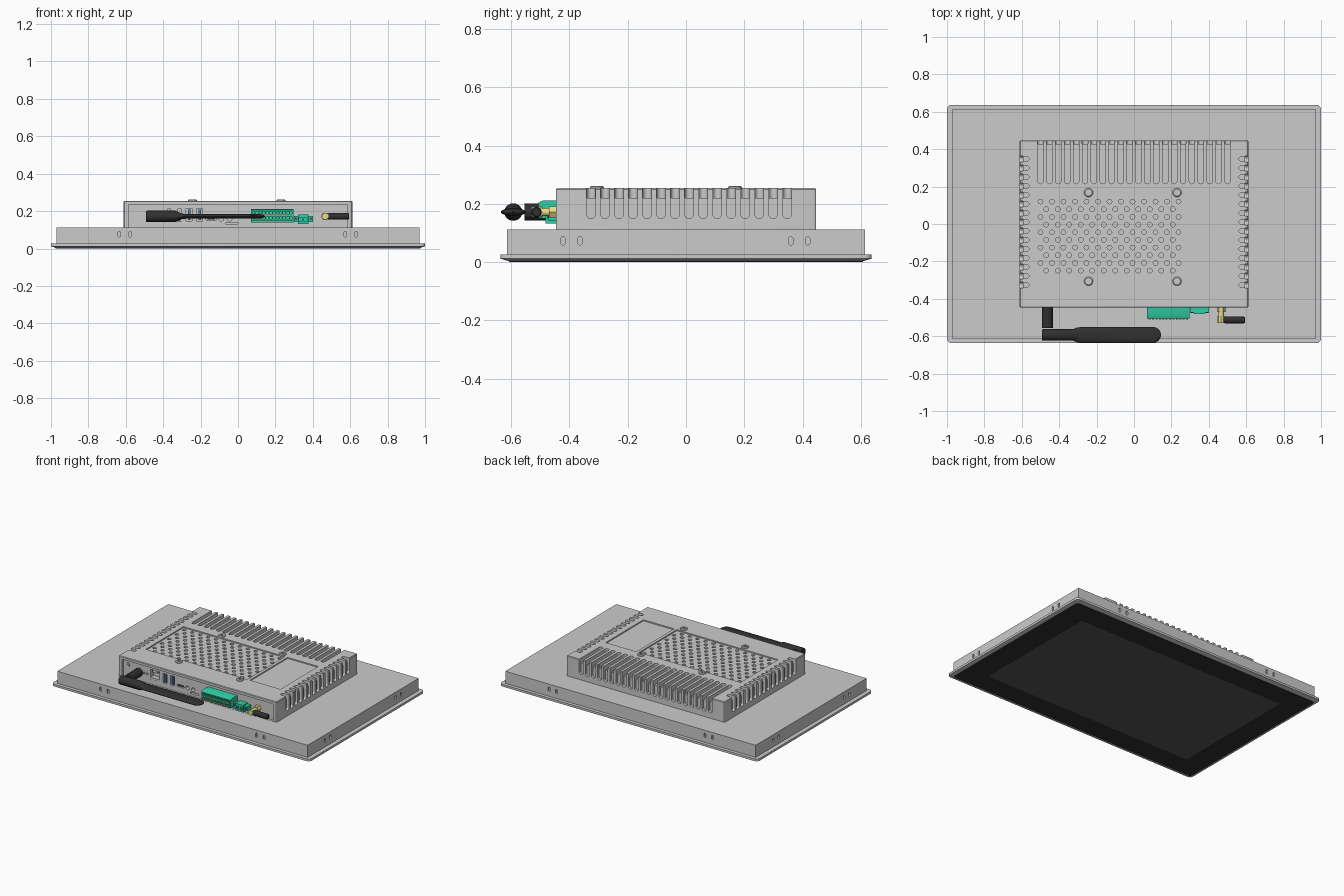
import bpy, bmesh, math

if "Cube" in bpy.data.objects:
    bpy.data.objects.remove(bpy.data.objects["Cube"])

GREEN, BLACK, BRASS = (0.03, 0.62, 0.38, 1), (0.03, 0.03, 0.03, 1), (0.8, 0.72, 0.25, 1)
ORANGE, BLUE, DARK = (0.75, 0.35, 0.1, 1), (0.1, 0.2, 0.5, 1), (0.08, 0.08, 0.08, 1)
mats = {}


def rect(cx, cy, w, h, r=0, n=5):
    """Outline of a rectangle, with rounded corners if r > 0."""
    if r <= 0:
        return [(cx + sx * w / 2, cy + sy * h / 2) for sx, sy in ((1, 1), (-1, 1), (-1, -1), (1, -1))]
    pts = []
    for k, (sx, sy) in enumerate(((1, 1), (-1, 1), (-1, -1), (1, -1))):
        for i in range(n + 1):
            a = math.pi / 2 * (k + i / n)
            pts.append((cx + sx * (w / 2 - r) + r * math.cos(a), cy + sy * (h / 2 - r) + r * math.sin(a)))
    return pts


def span(u0, u1, v0, v1, r=0):
    return rect((u0 + u1) / 2, (v0 + v1) / 2, u1 - u0, v1 - v0, r)


def circle(cx, cy, r, n=24):
    return [(cx + r * math.cos(2 * math.pi * i / n), cy + r * math.sin(2 * math.pi * i / n)) for i in range(n)]


def place(axis, u, v, t):
    return {'x': (t, u, v), 'y': (u, t, v), 'z': (u, v, t)}[axis]


def loft(bm, rings, axis):
    """Skin a list of (outline, position) along an axis, capped at both ends."""
    vs = [[bm.verts.new(place(axis, u, v, t)) for u, v in pts] for pts, t in rings]
    n = len(vs[0])
    for a, b in zip(vs, vs[1:]):
        for i in range(n):
            bm.faces.new((a[i], a[(i + 1) % n], b[(i + 1) % n], b[i]))
    bm.faces.new(vs[0])
    bm.faces.new(vs[-1])


def make(name, prisms, colour=None):
    """Object from prisms (axis, outline, lo, hi) or lofts (axis, rings)."""
    bm = bmesh.new()
    for p in prisms:
        loft(bm, p[1] if len(p) == 2 else [(p[1], p[2]), (p[1], p[3])], p[0])
    bmesh.ops.recalc_face_normals(bm, faces=bm.faces)
    me = bpy.data.meshes.new(name)
    bm.to_mesh(me)
    bm.free()
    ob = bpy.data.objects.new(name, me)
    bpy.context.collection.objects.link(ob)
    if colour:
        if colour not in mats:
            mats[colour] = bpy.data.materials.new("paint_%d" % len(mats))
            mats[colour].diffuse_color = colour
        me.materials.append(mats[colour])
    return ob


def cut(ob, *groups):
    """Subtract each group of prisms, then bake the result."""
    cutters = [make("cutter", g) for g in groups]
    for c in cutters:
        m = ob.modifiers.new("cut", 'BOOLEAN')
        m.operation, m.solver, m.object = 'DIFFERENCE', 'EXACT', c
    dg = bpy.context.evaluated_depsgraph_get()
    me = bpy.data.meshes.new_from_object(ob.evaluated_get(dg))
    ob.modifiers.clear()
    ob.data = me
    for c in cutters:
        bpy.data.objects.remove(c)


# Front glass, display and bezel
make("glass", [('z', rect(0, 0, 1.95, 1.215, 0.015), 0.001, 0.01)], BLACK)
make("display", [('z', rect(0, 0, 1.63, 0.917), 0, 0.005)], (0.09, 0.09, 0.09, 1))
make("bezel", [('z', [(rect(0, 0, 1.955, 1.22, 0.015), 0.004), (rect(0, 0, 2, 1.275, 0.025), 0.012),
                      (rect(0, 0, 2, 1.275, 0.025), 0.027)])])

# Rear housing with paired mounting slots on all four walls
housing = make("rear_housing", [('z', rect(0, 0, 1.94, 1.228), 0.025, 0.112)])
slots = []
for s in (-1, 1):
    slots += [('y', rect(x, 0.076, 0.014, 0.03, 0.0069), s * 0.604, s * 0.63) for x in (-0.635, -0.577, 0.573, 0.631)]
    slots += [('x', rect(y, 0.073, 0.015, 0.028, 0.0074), s * 0.96, s * 0.98) for y in (-0.422, -0.364, 0.36, 0.418)]
cut(housing, slots)

# Computer enclosure: recessed panels, cooling slots, vent holes, ports
X, Y, TOP, PANEL = 0.612, 0.447, 0.254, -0.432
box = make("enclosure", [('z', [(rect(0, 0, 2 * X, 2 * Y, 0.008, 3), 0.11), (rect(0, 0, 2 * X, 2 * Y, 0.008, 3), TOP - 0.004),
                                (rect(0, 0, 2 * X - 0.008, 2 * Y - 0.008, 0.004, 3), TOP)])])
pockets = [('z', span(-0.524, 0.262, -0.272, 0.145), 0.246, 0.3),
           ('z', span(0.283, 0.52, -0.272, 0.145), 0.246, 0.3)]
front = [('y', span(-0.585, 0.585, 0.113, 0.234), -0.5, PANEL)]
top_slots, side_slots = [], []
for i in range(15):
    y = -0.326 + i * 0.0481
    for s in (-1, 1):
        x0, x1 = sorted((s * 0.562, s * 0.66))
        top_slots.append(('z', span(x0, x1, y - 0.0145, y + 0.0145, 0.0144), 0.22, 0.3))
        side_slots.append(('x', span(y - 0.015, y + 0.015, 0.15, 0.3, 0.0149), s * 0.594, s * 0.66))
for i in range(22):
    x = -0.5 + i / 21
    top_slots.append(('z', span(x - 0.0145, x + 0.0145, 0.215, 0.5, 0.0144), 0.22, 0.3))
    side_slots.append(('y', span(x - 0.015, x + 0.015, 0.15, 0.3, 0.0149), 0.429, 0.5))
holes = []
for r in range(10):
    for c in range(13 - r % 2):
        holes.append(('z', circle(-0.5 + 0.0615 * (c + 0.5 * (r % 2)), 0.12 - r * 0.041, 0.0125, 12), 0.225, 0.3))
ports = [span(-0.375, -0.305, 0.145, 0.215), span(-0.279, -0.247, 0.147, 0.213), span(-0.222, -0.19, 0.147, 0.213),
         span(-0.17, -0.115, 0.15, 0.167, 0.006), span(-0.065, 0, 0.129, 0.139, 0.004),
         circle(-0.09, 0.16, 0.013), circle(-0.045, 0.16, 0.013),
         circle(-0.425, 0.175, 0.007, 12), circle(-0.4, 0.175, 0.007, 12)]
cut(box, pockets, front, top_slots, side_slots, holes, [('y', p, -0.48, -0.4) for p in ports])

# Screws: four on the top, one on the front panel
screws = []
for x in (-0.243, 0.23):
    for y in (-0.306, 0.168):
        screws.append(('z', [(circle(x, y, 0.024), 0.245), (circle(x, y, 0.024), 0.258), (circle(x, y, 0.019), 0.262)]))
screw_ob = make("top_screws", screws)
cut(screw_ob, [('z', circle(x, y, 0.01, 6), 0.256, 0.3) for x in (-0.243, 0.23) for y in (-0.306, 0.168)])
make("panel_screw", [('y', circle(-0.55, 0.2, 0.014), PANEL + 0.005, -0.438),
                     ('y', circle(-0.55, 0.2, 0.007, 6), -0.437, -0.441)])

# Port inserts
make("usb_tongues", [('y', span(x - 0.004, x + 0.008, 0.152, 0.208), -0.395, -0.431) for x in (-0.263, -0.206)], BLUE)
make("network_port", [('y', span(-0.374, -0.306, 0.146, 0.16), -0.395, -0.433),
                      ('y', span(-0.36, -0.32, 0.2, 0.214), -0.395, -0.433)])
make("video_tongue", [('y', span(-0.163, -0.122, 0.156, 0.161), -0.395, -0.43)], DARK)

# Large green terminal block with two rows of contacts
block = make("terminal_block", [('x', [(-0.42, 0.14), (-0.47, 0.14), (-0.47, 0.15), (-0.506, 0.15), (-0.506, 0.205),
                                       (-0.49, 0.212), (-0.42, 0.212)], 0.07, 0.297)], GREEN)
cells, clamps = [], []
for i in range(12):
    x = 0.0835 + i * 0.0182
    for z in (0.165, 0.192):
        cells.append(('y', rect(x, z, 0.012, 0.014), -0.52, -0.485))
        clamps.append(('y', rect(x, z - 0.01, 0.011, 0.005), -0.5, -0.511))
cut(block, cells)
make("terminal_clamps", clamps, ORANGE)

# Small green power connector with flanges
power = make("power_connector", [('y', span(0.32, 0.377, 0.132, 0.182), -0.42, -0.482)], GREEN)
cut(power, [('y', rect(x, 0.155, 0.016, 0.022), -0.5, -0.465) for x in (0.335, 0.362)])
make("power_flange", [('y', span(0.3, 0.32, 0.143, 0.175), -0.42, -0.472),
                      ('y', span(0.377, 0.402, 0.143, 0.175), -0.42, -0.472)], GREEN)
make("power_flange_screws", [('y', circle(x, 0.159, 0.007, 12), -0.46, -0.476) for x in (0.31, 0.39)], DARK)

# Long flat paddle antenna on a swivel base
Z, AY = 0.172, -0.593
make("antenna_base", [('y', circle(-0.463, Z, 0.029, 12), -0.42, -0.555)], BLACK)


def oval(ry, rz):
    return [(AY + ry * math.cos(2 * math.pi * i / 24), Z + rz * math.sin(2 * math.pi * i / 24)) for i in range(24)]


make("antenna_hinge", [('x', [(oval(0.029, 0.029), -0.492), (oval(0.031, 0.03), -0.485), (oval(0.031, 0.03), -0.335),
                              (oval(0.03, 0.011), -0.29)])], BLACK)
tip = [(oval(0.043 * math.cos(a), 0.0125 * max(0.2, math.cos(a))), 0.1 + 0.044 * math.sin(a))
       for a in (0, 0.4, 0.8, 1.15, 1.45)]
make("antenna_paddle", [('x', [(oval(0.028, 0.022), -0.33), (oval(0.038, 0.016), -0.31),
                               (oval(0.043, 0.0125), -0.28)] + tip)], BLACK)

# Small stub antenna on a brass connector
make("brass_connector", [('y', circle(0.466, Z, 0.015), -0.42, -0.455), ('y', circle(0.466, Z, 0.022, 6), -0.44, -0.47),
                         ('y', circle(0.466, Z, 0.014), -0.47, -0.495), ('y', circle(0.466, Z, 0.019, 8), -0.493, -0.53)], BRASS)
make("stub_antenna", [('x', [(circle(-0.513, Z, 0.015), 0.478), (circle(-0.513, Z, 0.018), 0.488),
                             (circle(-0.513, Z, 0.018), 0.588), (circle(-0.513, Z, 0.014), 0.594)])], BLACK)

# Smooth rounded surfaces, keep edges crisp
for ob in bpy.context.scene.objects:
    ob.select_set(True)
    bpy.context.view_layer.objects.active = ob
bpy.ops.object.shade_smooth_by_angle(angle=math.radians(30))

for m in bpy.data.materials:
    if m.users and not m.is_grease_pencil:
        m.use_nodes = True
        m.node_tree.nodes["Principled BSDF"].inputs["Base Color"].default_value = m.diffuse_color
